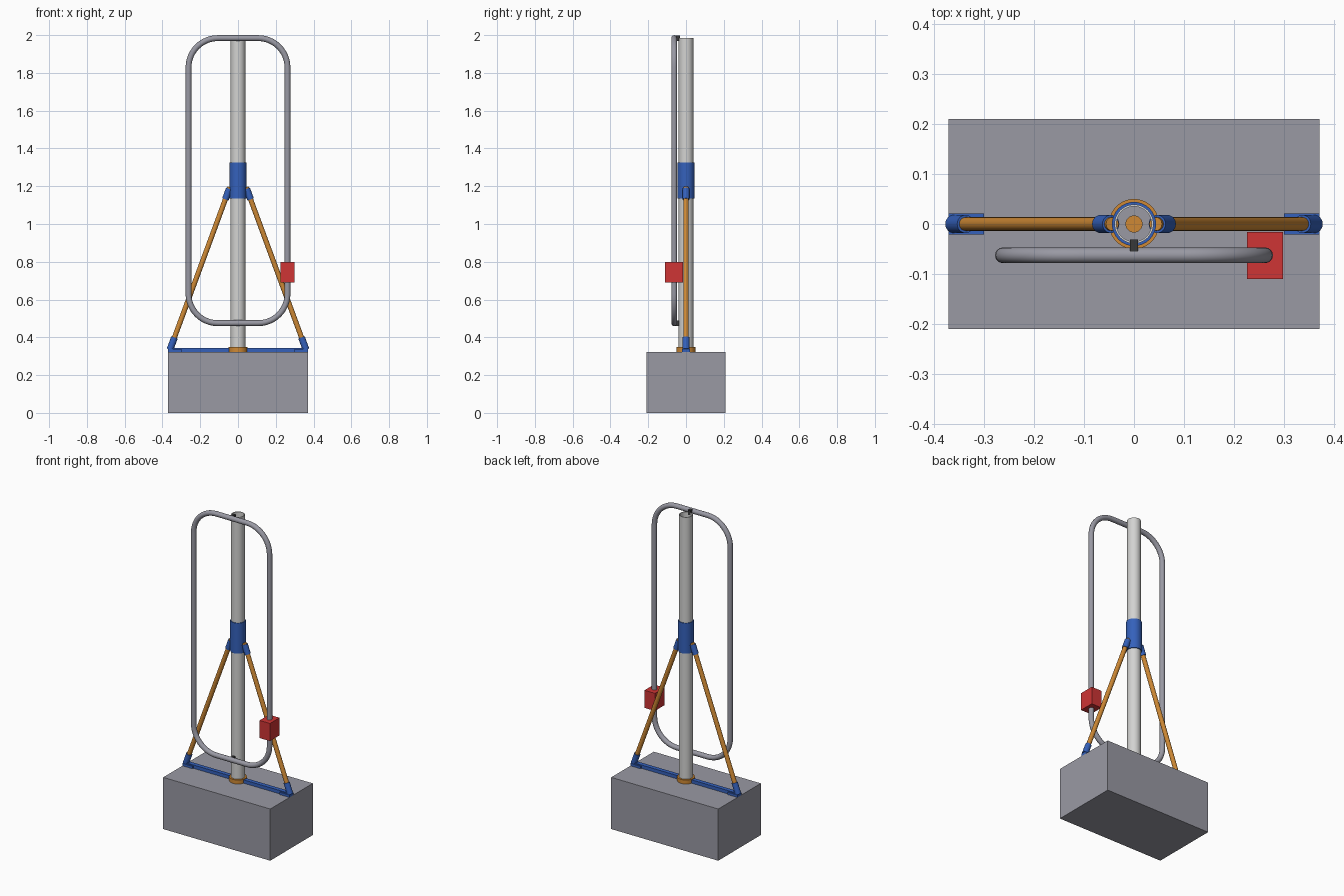
import bpy, bmesh, math
from mathutils import Vector

if "Cube" in bpy.data.objects:
    bpy.data.objects.remove(bpy.data.objects["Cube"], do_unlink=True)


def material(name, rgb):
    m = bpy.data.materials.new(name)
    m.use_nodes = True
    m.diffuse_color = (*rgb, 1)
    m.node_tree.nodes["Principled BSDF"].inputs["Base Color"].default_value = (*rgb, 1)
    return m


CONCRETE = material("steel grey", (0.32, 0.32, 0.37))
POLE = material("light grey", (0.65, 0.65, 0.64))
BLUE = material("blue paint", (0.035, 0.12, 0.50))
ORANGE = material("orange paint", (0.62, 0.25, 0.035))
RED = material("red paint", (0.62, 0.035, 0.035))
DARK = material("dark rubber", (0.04, 0.04, 0.04))


def add(name, bm, mat, smooth=False):
    bmesh.ops.recalc_face_normals(bm, faces=bm.faces)
    mesh = bpy.data.meshes.new(name)
    bm.to_mesh(mesh)
    bm.free()
    ob = bpy.data.objects.new(name, mesh)
    bpy.context.collection.objects.link(ob)
    mesh.materials.append(mat)
    if smooth:
        bpy.ops.object.select_all(action="DESELECT")
        ob.select_set(True)
        bpy.context.view_layer.objects.active = ob
        bpy.ops.object.shade_smooth_by_angle(angle=math.radians(40))
    return ob


def box(name, low, high, mat):
    low, high = Vector(low), Vector(high)
    bm = bmesh.new()
    bmesh.ops.create_cube(bm, size=1)
    bmesh.ops.scale(bm, vec=high - low, verts=bm.verts)
    bmesh.ops.translate(bm, vec=(low + high) / 2, verts=bm.verts)
    return add(name, bm, mat)


def rod(name, a, b, radius, mat, sides=24):
    a, b = Vector(a), Vector(b)
    bm = bmesh.new()
    bmesh.ops.create_cone(bm, cap_ends=True, segments=sides,
                          radius1=radius, radius2=radius, depth=(b - a).length)
    bmesh.ops.rotate(bm, verts=bm.verts,
                     matrix=Vector((0, 0, 1)).rotation_difference(b - a).to_matrix())
    bmesh.ops.translate(bm, vec=(a + b) / 2, verts=bm.verts)
    return add(name, bm, mat, True)


def sweep_rings(name, rings, mat):
    """Closed skin over a closed series of rings."""
    bm = bmesh.new()
    rows = [[bm.verts.new(p) for p in ring] for ring in rings]
    n = len(rows[0])
    for i, row in enumerate(rows):
        nxt = rows[(i + 1) % len(rows)]
        for j in range(n):
            bm.faces.new((row[j], row[(j + 1) % n], nxt[(j + 1) % n], nxt[j]))
    return add(name, bm, mat, True)


def pipe(name, outer, inner, z0, z1, mat, sides=40):
    profile = [(inner, z0), (outer, z0), (outer, z1), (inner, z1)]
    angles = [2 * math.pi * i / sides for i in range(sides)]
    return sweep_rings(name, [[(r * math.cos(a), r * math.sin(a), z) for r, z in profile]
                              for a in angles], mat)


# Heavy base block
GROUND = 0.323
box("base_block", (-0.37, -0.21, 0), (0.37, 0.21, GROUND), CONCRETE)

# Hollow pole with foot ring, centre bolt and sliding collar
pipe("pole", 0.039, 0.035, GROUND, 1.985, POLE)
pipe("foot_ring", 0.05, 0.038, GROUND, 0.348, ORANGE)
rod("foot_bolt", (0, 0, GROUND), (0, 0, 0.36), 0.017, ORANGE)
pipe("collar", 0.044, 0.0385, 1.135, 1.325, BLUE)

# Foot bar, braces and their sockets on both sides
for side, sx in (("left", 1), ("right", -1)):
    def at(t):
        return Vector((sx * (0.36 - 0.317 * t), 0, 0.335 + 0.86 * t))
    x0, x1 = sorted((sx * 0.038, sx * 0.37))
    box(side + "_foot_bar", (x0, -0.013, GROUND), (x1, 0.013, 0.344), BLUE)
    x0, x1 = sorted((sx * 0.30, sx * 0.37))
    box(side + "_foot_plate", (x0, -0.021, GROUND), (x1, 0.021, 0.338), BLUE)
    rod(side + "_brace", at(0.02), at(1), 0.0135, ORANGE)
    rod(side + "_lower_socket", at(0), at(0.075), 0.018, BLUE)
    rod(side + "_upper_socket", at(0.925), at(0.99), 0.018, BLUE)

# Rounded tube loop in front of the pole
TUBE, LOOP_Y, BEND = 0.0155, -0.0625, 0.155
HALF_W, LOW, HIGH = 0.262, 0.475, 1.984
corners = [(HALF_W - BEND, HIGH - BEND), (BEND - HALF_W, HIGH - BEND),
           (BEND - HALF_W, LOW + BEND), (HALF_W - BEND, LOW + BEND)]
rings = []
for quarter, (cx, cz) in enumerate(corners):
    for step in range(13):
        a = (quarter + step / 12) * math.pi / 2
        ring = []
        for j in range(20):
            t = 2 * math.pi * j / 20
            reach = BEND + TUBE * math.cos(t)
            ring.append((cx + reach * math.cos(a), LOOP_Y + TUBE * math.sin(t),
                         cz + reach * math.sin(a)))
        rings.append(ring)
sweep_rings("tube_loop", rings, CONCRETE)

# Clips holding the loop to the pole
for name, z in (("upper_clip", HIGH), ("lower_clip", LOW)):
    box(name, (-0.008, -0.055, z - 0.015), (0.008, -0.031, z + 0.015), DARK)

# Red box on the loop
box("control_box", (0.226, -0.11, 0.69), (0.298, -0.016, 0.80), RED)
